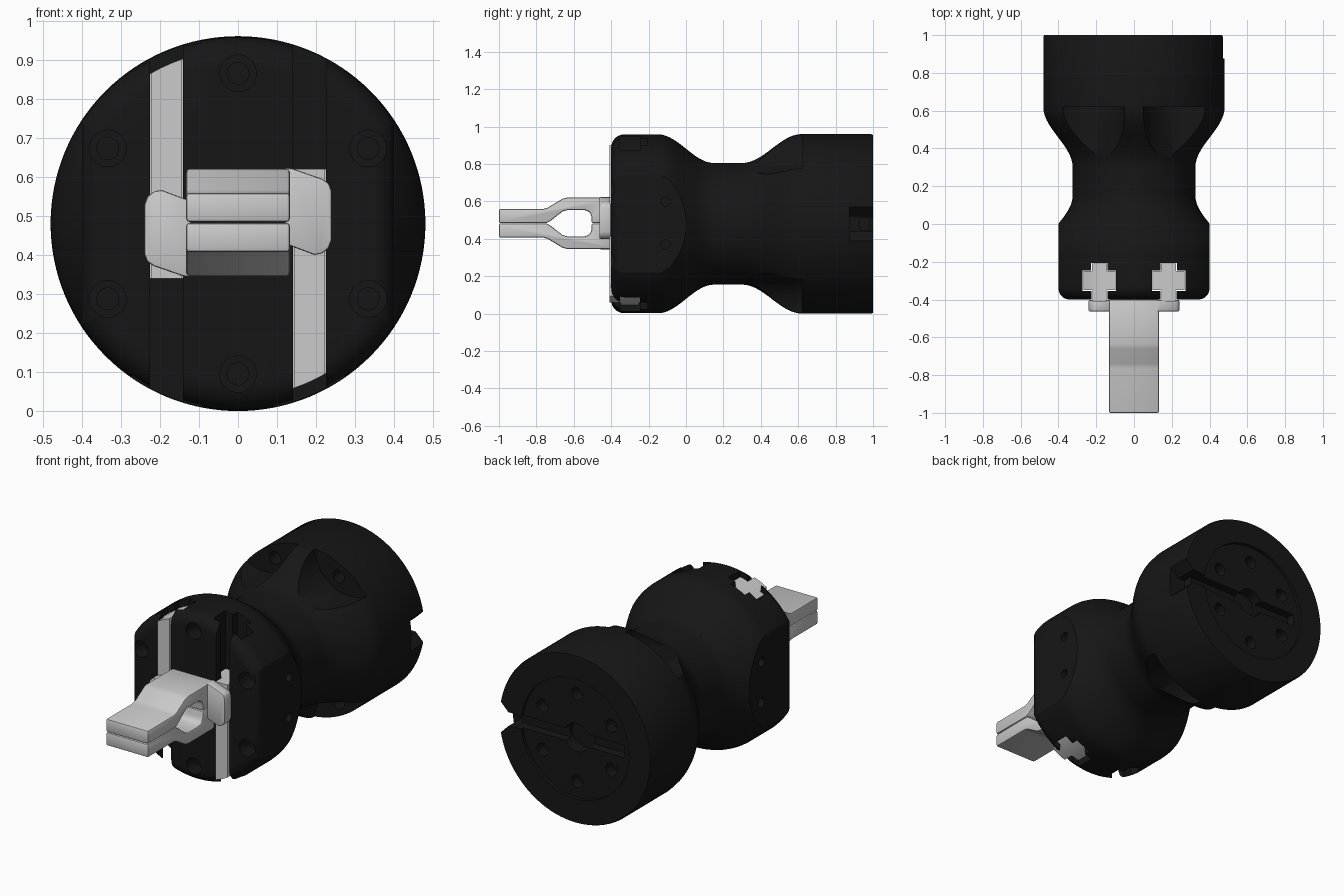
import bpy, bmesh
from math import sin, cos, pi, radians

if "Cube" in bpy.data.objects:
    bpy.data.objects.remove(bpy.data.objects["Cube"])

C = 0.48  # height of the main axis

black = bpy.data.materials.new("black_plastic")
black.diffuse_color = (0.008, 0.008, 0.008, 1)
black.use_nodes = True
black.node_tree.nodes["Principled BSDF"].inputs["Base Color"].default_value = black.diffuse_color


def finish(name, bm):
    bmesh.ops.recalc_face_normals(bm, faces=bm.faces)
    me = bpy.data.meshes.new(name)
    bm.to_mesh(me)
    bm.free()
    ob = bpy.data.objects.new(name, me)
    bpy.context.collection.objects.link(ob)
    return ob


def prism(name, pts, axis, a, b):
    """Extrude a 2D outline along an axis from a to b."""
    place = {'x': lambda p, t: (t, p[0], p[1]),
             'y': lambda p, t: (p[0], t, p[1]),
             'z': lambda p, t: (p[0], p[1], t)}[axis]
    bm = bmesh.new()
    lo, hi = ([bm.verts.new(place(p, t)) for p in pts] for t in (a, b))
    bm.faces.new(lo)
    bm.faces.new(hi)
    n = len(pts)
    for i in range(n):
        j = (i + 1) % n
        bm.faces.new((lo[i], lo[j], hi[j], hi[i]))
    return finish(name, bm)


def circle(u, v, r, n=32):
    return [(u + r * cos(2 * pi * i / n), v + r * sin(2 * pi * i / n)) for i in range(n)]


def lathe(name, profile, n=128):
    """Revolve (y, radius) points around the main axis; ends are capped."""
    bm = bmesh.new()
    rings = [[bm.verts.new((r * cos(2 * pi * i / n), y, C + r * sin(2 * pi * i / n)))
              for i in range(n)] for y, r in profile]
    bm.faces.new(rings[0])
    bm.faces.new(rings[-1])
    for p, q in zip(rings, rings[1:]):
        for i in range(n):
            j = (i + 1) % n
            bm.faces.new((p[i], p[j], q[j], q[i]))
    return finish(name, bm)


def apply(ob, mod):
    bpy.context.view_layer.objects.active = ob
    bpy.ops.object.modifier_apply(modifier=mod.name)


def boolean(ob, tool, op='DIFFERENCE'):
    m = ob.modifiers.new("cut", 'BOOLEAN')
    m.operation, m.object, m.solver = op, tool, 'EXACT'
    apply(ob, m)
    bpy.data.objects.remove(tool)


def bevel(ob, width, seg=2):
    m = ob.modifiers.new("bevel", 'BEVEL')
    m.width, m.segments, m.limit_method = width, seg, 'ANGLE'
    apply(ob, m)


def smooth(ob):
    bpy.ops.object.select_all(action='DESELECT')
    ob.select_set(True)
    bpy.context.view_layer.objects.active = ob
    bpy.ops.object.shade_smooth_by_angle(angle=radians(28))


def s_curve(y0, r0, y1, r1, n=14):
    return [(y0 + (y1 - y0) * i / n, r0 + (r1 - r0) * (1 - cos(pi * i / n)) / 2)
            for i in range(n + 1)]


def cross(x, g):
    """T-slot outline at x, grown by g."""
    half = [(.038 + g, -.41 - g * 15), (.038 + g, -.35 - g), (.085 + g, -.35 - g),
            (.085 + g, -.25 + g), (.04 + g, -.25 + g), (.04 + g, -.21 + g)]
    return [(x + u, v) for u, v in half] + [(x - u, v) for u, v in reversed(half)]


# Hourglass body
corner = [(-.33 - .07 * cos(t * pi / 16), .408 + .07 * sin(t * pi / 16)) for t in range(9)]
body = lathe("body", corner + s_curve(-.15, .478, .15, .325)
             + s_curve(.30, .325, .62, .48) + [(.99, .48), (1, .475)])

for s in (-1, 1):
    # Flat sides of the head with a rounded front corner
    arc = [(s * (.34 + .06 * cos(t * pi / 16)), -.34 - .06 * sin(t * pi / 16)) for t in range(9)]
    boolean(body, prism("side_cut", [(s * .4, .1)] + arc
                        + [(s * .34, -.5), (s * .6, -.5), (s * .6, .1)], 'z', -.2, 1.2))
    # Rail slot
    boolean(body, prism("slot_cut", cross(s * .183, .004), 'z', -.2, 1.2))
    # Small side holes
    for z in (.37, .6):
        boolean(body, prism("pin_cut", circle(-.11, z, .025, 20), 'x', s * .36, s * .5))
    # Scooped screw pockets on the flare
    for t in (-1, 1):
        a = radians(61)
        boolean(body, prism("pocket_cut", circle(s * .553 * cos(a), C + t * .553 * sin(a), .218, 64),
                            'y', .1, .62))
        boolean(body, prism("screw_cut", circle(s * .2, C + t * .36, .035, 24), 'y', .55, .70))

# Screw holes in the front face
for i in range(6):
    a = radians(30 + 60 * i)
    x, z = .385 * cos(a), C + .385 * sin(a)
    boolean(body, prism("bore_cut", circle(x, z, .047), 'y', -.5, -.31))
    boolean(body, prism("hole_cut", circle(x, z, .028, 20), 'y', -.35, -.27))

# Rear face: round recess, channel, centre bore, bolt holes, edge notch
boolean(body, prism("recess_cut", circle(0, C, .34, 96), 'y', .98, 1.1))
boolean(body, prism("channel_cut", [(-.3, .445), (.45, .445), (.45, .515), (-.3, .515)], 'y', .93, 1.1))
boolean(body, prism("bore_cut", circle(0, C, .08), 'y', .91, 1.1))
for i in range(6):
    a = radians(30 + 60 * i)
    boolean(body, prism("bolt_cut", circle(.25 * cos(a), C + .25 * sin(a), .036, 24), 'y', .92, 1.1))
boolean(body, prism("notch_cut", [(.38, .44), (.42, .44), (.5, .36), (.5, .6), (.42, .52), (.38, .52)],
                    'y', .875, 1.1))
body.data.materials.clear()
body.data.materials.append(black)
smooth(body)

# Gripper halves: the left one is the right one turned half a revolution
for s, side in ((1, "right"), (-1, "left")):
    # Sliding rail, trimmed to the round head
    rail = prism(side + "_rail", cross(s * .183, 0), 'z', C + s * .14, C - s * .6)
    boolean(rail, prism("trim", circle(0, C, .445, 96), 'y', -.6, 0), 'INTERSECT')
    smooth(rail)

    # Carriage plate
    plate = [(.12, .14), (.14, .138), (.215, .112), (.233, .1), (.24, .08), (.24, -.045),
             (.232, -.066), (.215, -.08), (.195, -.083), (.12, -.055)]
    carriage = prism(side + "_carriage", [(s * x, C + .003 + s * z) for x, z in plate], 'y', -.463, -.402)
    bevel(carriage, .006)
    smooth(carriage)

    # Finger
    side_view = [(-.4, .137), (-.635, .137), (-.66, .131), (-.74, .083), (-.765, .076), (-1, .076),
                 (-1, .001), (-.745, .001), (-.725, .012), (-.66, .063), (-.635, .07), (-.54, .07),
                 (-.515, .06), (-.505, .035), (-.505, .001), (-.4, .001)]
    finger = prism(("upper" if s > 0 else "lower") + "_finger",
                   [(y, C + .003 + s * z) for y, z in side_view], 'x', -.133, .133)
    bevel(finger, .009)
    smooth(finger)
